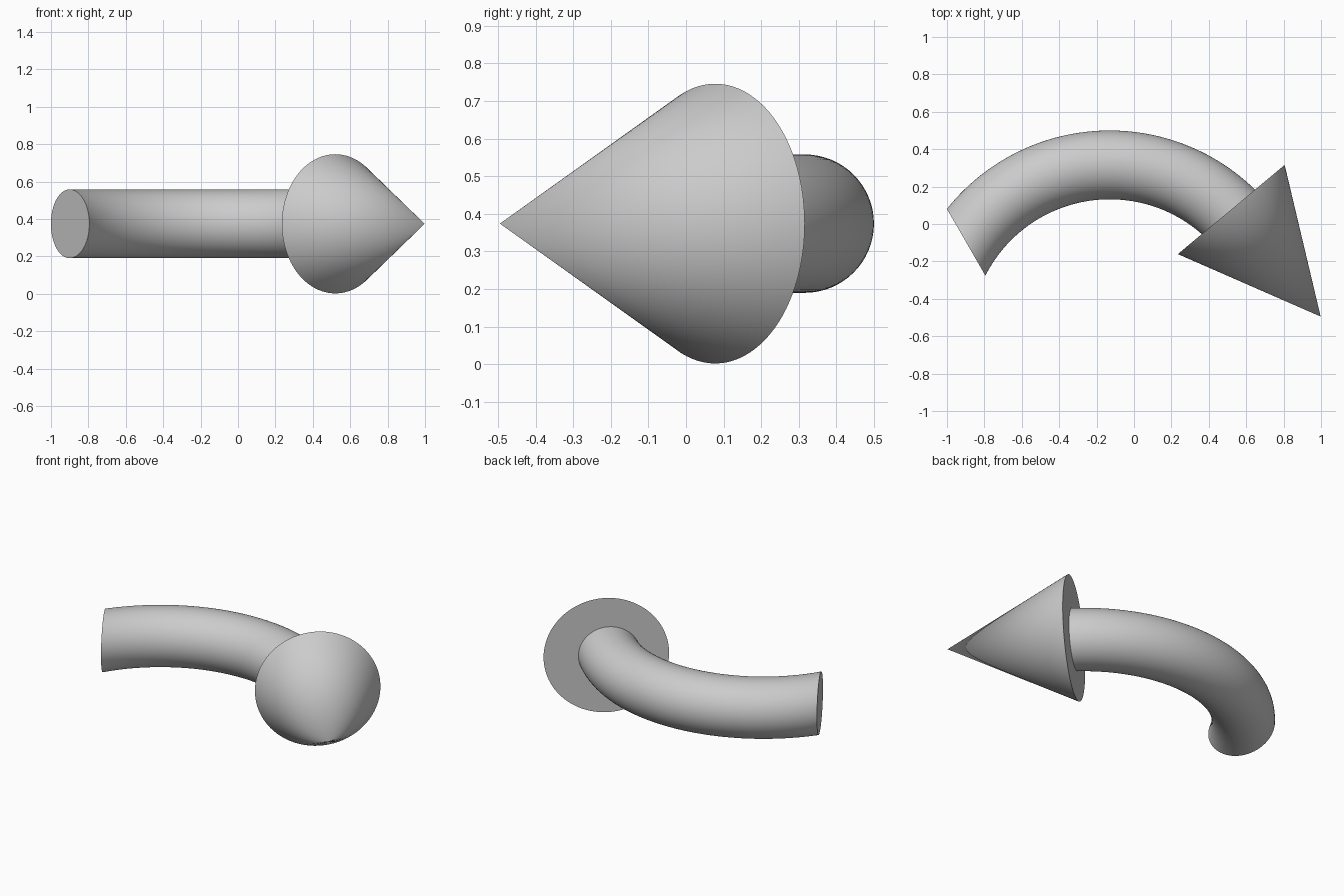
import bpy, bmesh, math
from mathutils import Vector, Matrix

if "Cube" in bpy.data.objects:
    bpy.data.objects.remove(bpy.data.objects["Cube"])

MID_Z = 0.374
grey = bpy.data.materials.new("grey")
grey.diffuse_color = (0.6, 0.6, 0.6, 1)
grey.use_nodes = True
grey.node_tree.nodes["Principled BSDF"].inputs["Base Color"].default_value = grey.diffuse_color


def finish(bm, name):
    bmesh.ops.recalc_face_normals(bm, faces=bm.faces)
    mesh = bpy.data.meshes.new(name)
    bm.to_mesh(mesh)
    bm.free()
    mesh.materials.append(grey)
    obj = bpy.data.objects.new(name, mesh)
    bpy.context.collection.objects.link(obj)
    bpy.ops.object.select_all(action='DESELECT')
    obj.select_set(True)
    bpy.context.view_layer.objects.active = obj
    bpy.ops.object.shade_smooth_by_angle(angle=math.radians(35))
    return obj


# Arrow head: cone from its base centre to its tip
base = Vector((0.52, 0.0775, MID_Z))
tip = Vector((0.998, -0.495, MID_Z))
axis = (tip - base).normalized()
bm = bmesh.new()
bmesh.ops.create_cone(bm, cap_ends=True, segments=96, radius1=0.372, radius2=0,
                      depth=(tip - base).length,
                      matrix=Matrix.Translation((base + tip) / 2)
                      @ axis.to_track_quat('Z', 'Y').to_matrix().to_4x4())
finish(bm, "arrow_head")

# Curved shaft: round tube swept along an arc
CENTRE, ARC_R, TUBE_R = Vector((-0.13, -0.613, MID_Z)), 0.929, 0.184
STEPS, SIDES = 72, 64
bm = bmesh.new()
rings = []
for i in range(STEPS + 1):
    a = math.radians(165 - 130 * i / STEPS)
    ring = []
    for j in range(SIDES):
        b = math.tau * j / SIDES
        r = ARC_R + TUBE_R * math.cos(b)
        ring.append(bm.verts.new(CENTRE + Vector((r * math.cos(a), r * math.sin(a),
                                                  TUBE_R * math.sin(b)))))
    rings.append(ring)
for r0, r1 in zip(rings, rings[1:]):
    for j in range(SIDES):
        k = (j + 1) % SIDES
        bm.faces.new((r0[j], r0[k], r1[k], r1[j]))

# Flat slanted cuts at the tail and just inside the head
for point, normal in ((Vector((-1, 0.08, MID_Z)), Vector((-0.866, -0.5, 0))),
                      (base + axis * 0.01, axis)):
    bmesh.ops.bisect_plane(bm, geom=bm.verts[:] + bm.edges[:] + bm.faces[:], dist=1e-5,
                           plane_co=point, plane_no=normal, clear_outer=True)
    bmesh.ops.holes_fill(bm, edges=[e for e in bm.edges if e.is_boundary
                                    and all(abs((v.co - point).dot(normal)) < 1e-3
                                            for v in e.verts)], sides=0)
finish(bm, "curved_shaft")
